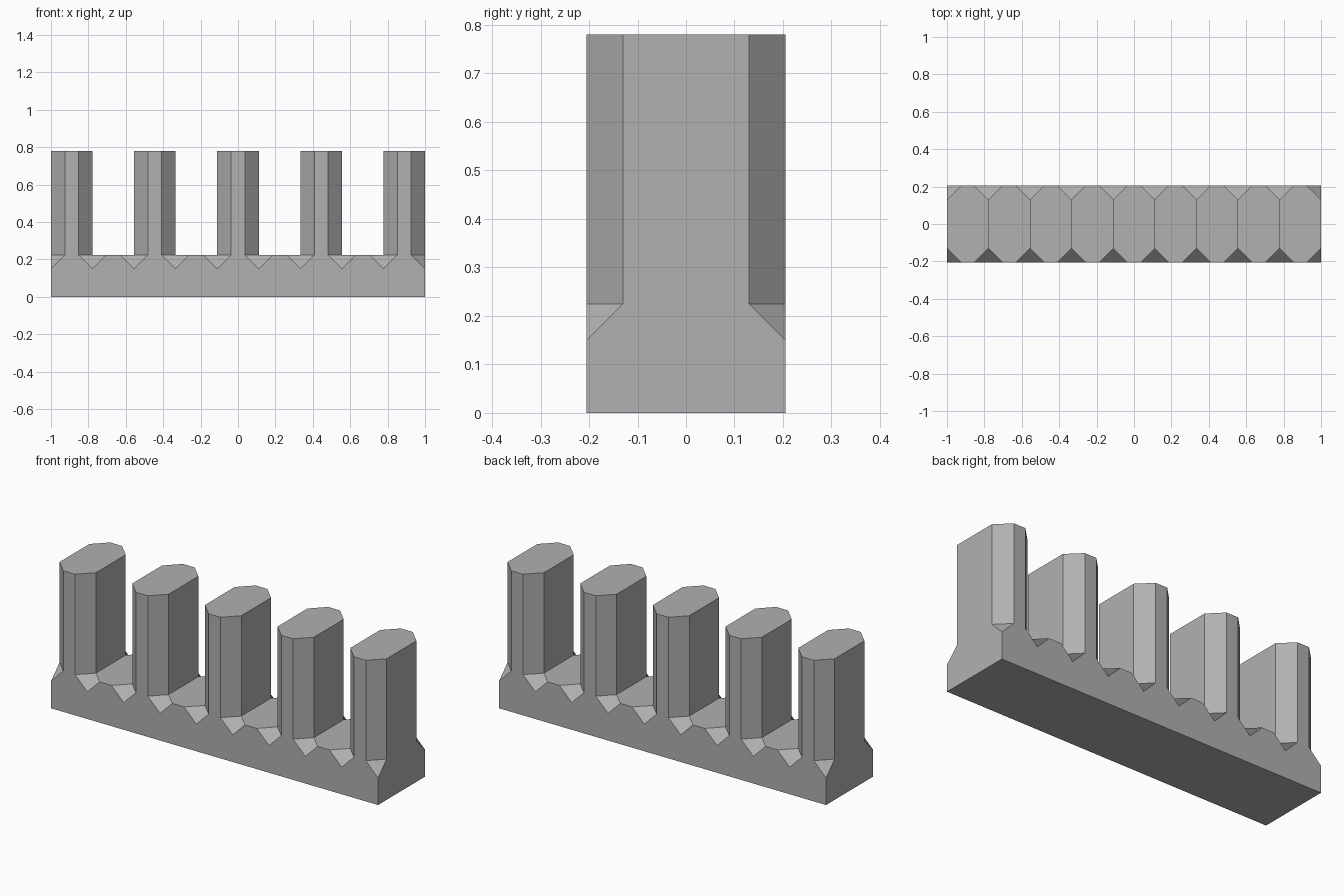
import bpy, bmesh

if "Cube" in bpy.data.objects:
    bpy.data.objects.remove(bpy.data.objects["Cube"])

CELLS = 9                  # alternating merlons and gaps
W = 2.0 / CELLS            # cell width
D = 0.205                  # half depth
C = 0.075                  # corner chamfer
SILL, TOP = 0.225, 0.78    # gap height, merlon height

bm = bmesh.new()


def face(points):
    return bm.faces.new([bm.verts.new(p) for p in points])


def cell_outline(x0, x1):
    """Octagonal plan of one cell at sill height."""
    return [(x0 + C, -D, SILL), (x1 - C, -D, SILL), (x1, C - D, SILL), (x1, D - C, SILL),
            (x1 - C, D, SILL), (x0 + C, D, SILL), (x0, D - C, SILL), (x0, C - D, SILL)]


# Octagonal tops of every cell
merlon_tops = []
for i in range(CELLS):
    top = face(cell_outline(-1 + i * W, -1 + (i + 1) * W))
    if i % 2 == 0:
        merlon_tops.append(top)

# Sloped notch at each cell boundary: quads inside, triangles at the ends
for i in range(CELLS + 1):
    x = -1 + i * W
    for y in (-1, 1):
        notch = [(x, y * D, SILL - C)]
        if i > 0:
            notch.append((x - C, y * D, SILL))
        notch.append((x, y * (D - C), SILL))
        if i < CELLS:
            notch.append((x + C, y * D, SILL))
        face(notch)

# Notched front and back walls
notched = [(-1, 0), (1, 0)]
for i in reversed(range(CELLS)):
    x0, x1 = -1 + i * W, -1 + (i + 1) * W
    notched += [(x1, SILL - C), (x1 - C, SILL), (x0 + C, SILL)]
notched.append((-1, SILL - C))
for y in (-D, D):
    face([(x, y, z) for x, z in notched])

# End walls and underside
for x in (-1, 1):
    face([(x, -D, 0), (x, D, 0), (x, D, SILL - C), (x, D - C, SILL),
          (x, C - D, SILL), (x, -D, SILL - C)])
face([(-1, -D, 0), (-1, D, 0), (1, D, 0), (1, -D, 0)])
bmesh.ops.remove_doubles(bm, verts=bm.verts, dist=1e-4)

# Raise alternate cells into merlons
for top in merlon_tops:
    raised = bmesh.ops.extrude_face_region(bm, geom=[top])["geom"]
    verts = [v for v in raised if isinstance(v, bmesh.types.BMVert)]
    bmesh.ops.translate(bm, verts=verts, vec=(0, 0, TOP - SILL))
    if top.is_valid:
        bm.faces.remove(top)

bmesh.ops.recalc_face_normals(bm, faces=bm.faces)

mesh = bpy.data.meshes.new("battlement_wall")
bm.to_mesh(mesh)
bm.free()
wall = bpy.data.objects.new("battlement_wall", mesh)
bpy.context.collection.objects.link(wall)

# Dark grey stone
stone = bpy.data.materials.new("stone")
stone.diffuse_color = (0.44, 0.44, 0.44, 1)
stone.use_nodes = True
stone.node_tree.nodes["Principled BSDF"].inputs["Base Color"].default_value = stone.diffuse_color
mesh.materials.append(stone)
